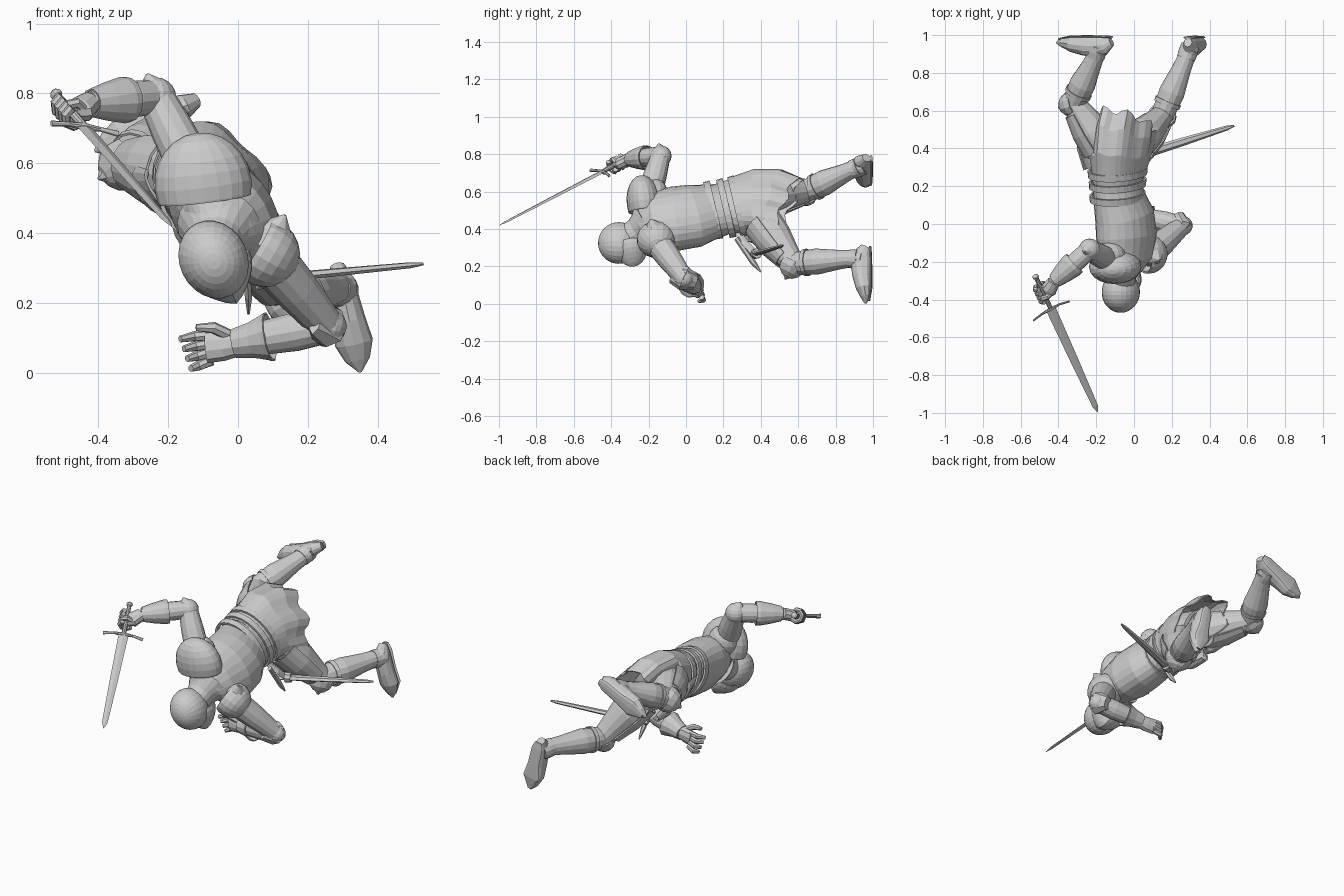
import bpy, bmesh, math
from mathutils import Vector, Matrix

if "Cube" in bpy.data.objects:
    bpy.data.objects.remove(bpy.data.objects["Cube"])

V = Vector
R = V((-0.62, 0, 0.78))        # sideways axis of the rolled body
F = V((-0.78, 0, -0.62))       # chest direction


def finish(name, bm, thick=0):
    bmesh.ops.recalc_face_normals(bm, faces=bm.faces)
    me = bpy.data.meshes.new(name)
    bm.to_mesh(me)
    bm.free()
    ob = bpy.data.objects.new(name, me)
    bpy.context.collection.objects.link(ob)
    if thick:
        m = ob.modifiers.new("thickness", 'SOLIDIFY')
        m.thickness = thick
        m.offset = 0
    return ob


def loft(name, rings, up, n=16, arc=None, thick=0, wave=0, folds=8):
    """Rings of (centre, half-size along up, half-size across); arc gives an open plate."""
    bm = bmesh.new()
    pts = [V(r[0]) for r in rings]
    rows = []
    for i, (c, a, b) in enumerate(rings):
        t = (pts[min(i + 1, len(pts) - 1)] - pts[max(i - 1, 0)]).normalized()
        u = V(up)
        u = (u - t * u.dot(t)).normalized()
        v = t.cross(u)
        row = []
        lo, hi = arc or (0, 360)
        for k in range(n + (1 if arc else 0)):
            th = math.radians(lo + (hi - lo) * k / n)
            w = wave * math.cos(folds * th) * i / (len(rings) - 1)
            row.append(bm.verts.new(pts[i] + (u * a * math.cos(th) + v * b * math.sin(th)) * (1 + w) + t * w * 0.2))
        rows.append(row)
    for p, q in zip(rows, rows[1:]):
        for k in range(len(p) - 1 if arc else len(p)):
            j = (k + 1) % len(p)
            bm.faces.new((p[k], p[j], q[j], q[k]))
    if not arc and not thick:
        bm.faces.new(rows[0])
        bm.faces.new(rows[-1])
    return finish(name, bm, thick)


def tube(name, a, b, prof, n=14, up=(0.1, 0.2, 1), **kw):
    """Straight limb from a to b with (position, radius) profile."""
    a, b = V(a), V(b)
    return loft(name, [(a.lerp(b, t), r, r) for t, r in prof], up, n, **kw)


def basis(axis, side):
    z = V(axis).normalized()
    x = V(side)
    x = (x - z * x.dot(z)).normalized()
    return Matrix((x, z.cross(x), z)).transposed()


def ball(name, c, size, axis=(0, 0, 1), side=(1, 0.01, 0), seg=16, cut=None, shape=None, thick=0.008):
    """Ellipsoid; cut keeps the cap above that local height; shape edits unit points."""
    bm = bmesh.new()
    bmesh.ops.create_uvsphere(bm, u_segments=seg, v_segments=max(6, seg * 5 // 8), radius=1)
    if cut is not None:
        bmesh.ops.bisect_plane(bm, geom=bm.verts[:] + bm.edges[:] + bm.faces[:],
                               plane_co=(0, 0, cut), plane_no=(0, 0, -1), clear_outer=True)
    m = basis(axis, side)
    for v in bm.verts:
        if shape:
            shape(v.co)
        v.co = V(c) + m @ V([p * s for p, s in zip(v.co, size)])
    return finish(name, bm, thick if cut is not None else 0)


# --- torso: breastplate, hips, neck and belts
loft("cuirass", [((-.06, -.26, .39), .07, .06), ((-.05, -.23, .42), .12, .085), ((-.04, -.17, .445), .17, .12),
                 ((-.04, -.06, .455), .19, .14), ((-.05, .04, .47), .185, .138), ((-.08, .14, .495), .16, .12),
                 ((-.085, .2, .505), .152, .112)], R, 24)
loft("hips", [((-.085, .18, .51), .15, .11), ((-.085, .28, .525), .17, .118), ((-.085, .38, .545), .19, .115),
              ((-.09, .46, .545), .16, .09)], R, 20)
tube("neck_guard", (-.07, -.33, .34), (-.055, -.2, .42), [(0, .07), (.5, .078), (1, .12)], 20)
for i, (y, w) in enumerate(((.145, .164), (.215, .168), (.275, .174))):
    loft("belt_%d" % i, [((-.087, y - .017, .497 + i * .01), w, w * .76), ((-.087, y + .017, .505 + i * .01), w + .004, w * .76)],
         R + V((0, -.12 + .12 * i, 0)), 24, thick=.012)

# --- cloth skirt with pleats
loft("skirt", [((-.08, .28, .53), .17, .12), ((-.07, .37, .55), .195, .124), ((-.055, .46, .545), .205, .125),
               ((-.04, .54, .52), .19, .12)], R, 35, thick=.006, wave=.09, folds=7)

# --- helmet with a pointed visor
face = V((.42, .12, -.9))
ball("helmet", (-.07, -.36, .325), (.098, .115, .11), (0, -1, -.05), face.cross(V((0, -1, 0))), 24)


def beak(p):
    p.z *= 1 + .25 * max(0, 1 - abs(p.x) * 1.6)


ball("visor", (-.058, -.295, .315), (.094, .085, .1), face, face.cross(V((0, -1, 0))), 20, cut=.05, shape=beak)

# --- right arm
sh, el, rw = V((-.14, -.19, .60)), V((-.235, -.135, .79)), V((-.425, -.305, .772))
ball("right_pauldron", (-.10, -.225, .54), (.135, .088, .145), (-.12, -.12, 1), (1, 0, .15), 20, cut=-.3)
ball("right_shoulder", (-.125, -.17, .58), (.085, .075, .09), (-.4, .1, 1))
tube("right_upper_arm", sh, el, [(0, .066), (.5, .062), (1, .052)])
ball("right_elbow", el, (.058, .058, .056), (0, 0, 1))
tube("right_elbow_spike", el, el + V((-.025, -.01, .066)), [(0, .055), (.5, .042), (1, .004)], 8)
tube("right_forearm", el, rw, [(0, .05), (.35, .052), (.75, .045), (1, .034)])
tube("right_cuff", el.lerp(rw, .42), el.lerp(rw, .97), [(0, .062), (.15, .064), (.6, .052), (1, .038)], thick=.006)

# --- left arm
sh, el, wr = V((.08, -.16, .34)), V((.255, -.01, .135)), V((-.01, .05, .085))
ball("left_pauldron", (.075, -.16, .345), (.1, .095, .10), (.75, .1, -.45), (0, 1, 0), 18, cut=-.3)
tube("left_pauldron_point", (.09, -.16, .37), (.135, -.19, .452), [(0, .07), (.5, .05), (1, .004)], 8)
tube("left_upper_arm", sh, el, [(0, .075), (.5, .066), (1, .05)])
ball("left_elbow", el, (.052, .052, .056), (1, .2, -.3))
loft("left_elbow_wing", [(el + V((-.03, -.055, .03)), .06, .02), (el, .066, .058),
                         (el + V((-.02, .06, -.02)), .04, .03)], (0, 0, 1), 8)
tube("left_forearm", el, wr, [(0, .05), (.35, .056), (.75, .048), (1, .036)])
tube("left_cuff", el.lerp(wr, .62), wr, [(0, .07), (.12, .064), (.5, .05), (1, .04)], 12, thick=.006)

# --- left hand, spread open
loft("left_palm", [((.01, .045, .085), .035, .03), ((-.04, .055, .08), .045, .03), ((-.09, .065, .075), .047, .026)], (0, .1, 1), 10)
for i in range(4):
    p = V((-.075, .065 + .006 * i, .108 - .024 * i))
    q = p + V((-.05 + .004 * i, .01, -.003 - .004 * i))
    r = q + V((-.04 + .006 * i, -.025, -.008))
    loft("left_finger_%d" % i, [(p, .015, .015), (q, .015, .015), (r, .01, .01)], (0, .1, 1), 7)
loft("left_thumb", [((-.02, .05, .105), .018, .018), ((-.07, .03, .13), .017, .017), ((-.12, .025, .13), .01, .01)], (0, .1, 1), 7)

# --- sword: blade, guard, grip, pommel
guard, tip, pom = V((-.44, -.45, .705)), V((-.19, -.997, .42)), V((-.52, -.28, .797))
wide = V((.18, .1, -.03))
loft("sword_blade", [(guard, .027, .006), (guard.lerp(tip, .5), .022, .005), (guard.lerp(tip, .94), .015, .004),
                     (tip, .001, .001)], wide, 4)
loft("sword_guard", [(guard - wide * .5 + V((-.004, -.012, -.006)), .009, .005), (guard - wide * .25, .007, .006), (guard, .012, .01),
                     (guard + wide * .25, .007, .006), (guard + wide * .5 + V((.008, -.01, -.006)), .009, .005)], (0, .3, 1), 8)
tube("sword_grip", guard, pom, [(0, .012), (.5, .014), (1, .011)], 10)
ball("sword_pommel", pom, (.018, .018, .014), guard - pom, seg=10)

# --- right hand gripping the sword
grip = guard.lerp(pom, .52)
ax = (pom - guard).normalized()
back = V((.04, .04, .01)).normalized()
back = (back - ax * back.dot(ax)).normalized()
nrm = ax.cross(back)
loft("right_palm", [(rw, .036, .034), (grip + back * .035, .045, .034), (grip + back * .008, .042, .026)], ax, 10)
for i in range(4):
    c = grip + ax * (.026 * i - .042)
    path = [c + (back * math.cos(a) + nrm * math.sin(a)) * .032 for a in (.6, 1.5, 2.4, 3.3, 4.2)]
    loft("right_finger_%d" % i, [(p, .014, .014) for p in path], ax, 7)
path = [grip - ax * .02 + (back * math.cos(a) - nrm * math.sin(a)) * .033 for a in (.4, 1.3, 2.3)]
loft("right_thumb", [(p, .015, .015) for p in path], ax, 7)

# --- legs: thigh, thigh plate, knee cop, greave, pointed foot
legs = {
    "right": ((-.16, .40, .57), (-.32, .64, .60), (-.185, .925, .735), (-.12, .965, .78), (-.41, .96, .635), V((-.8, -.25, -.45))),
    "left": ((.0, .41, .44), (.15, .575, .215), (.295, .925, .245), (.285, .96, .305), (.35, .96, .002), V((.05, -.45, -.85))),
}
for s, (hip, knee, ankle, heel, toe, front) in legs.items():
    hip, knee, ankle, heel, toe = map(V, (hip, knee, ankle, heel, toe))
    tube(s + "_thigh", hip, knee, [(0, .10), (.4, .095), (.8, .07), (1, .06)])
    tube(s + "_thigh_plate", hip.lerp(knee, .05), hip.lerp(knee, .85), [(0, .112), (.5, .104), (1, .076)], 10, front,
         arc=(-95, 95), thick=.008)
    tube(s + "_shin", knee, ankle, [(0, .06), (.12, .064), (.35, .07), (.7, .052), (.92, .045), (1, .05)])
    tube(s + "_shin_strap", knee.lerp(ankle, .16), knee.lerp(ankle, .22), [(0, .069), (1, .071)], thick=.006)
    ball(s + "_knee_cop", knee + front * .005, (.066, .073, .075), front, ankle - hip, 12, cut=-.2)
    tube(s + "_knee_point", knee + front * .04, knee + front * .1, [(0, .055), (.6, .028), (1, .003)], 6)
    width = (toe - heel).cross(V((0, 1, 0)))
    up = V((0, -1, 0))
    loft(s + "_foot", [(heel, .022, .025), (heel.lerp(toe, .12) + up * .018, .036, .05), (heel.lerp(toe, .3) + up * .022, .042, .057),
                       (heel.lerp(toe, .5) + up * .018, .047, .053), (heel.lerp(toe, .72) + up * .008, .055, .044),
                       (heel.lerp(toe, .88), .036, .028), (toe, .004, .006)], width, 12)
    tube(s + "_ankle_cuff", knee.lerp(ankle, .86), ankle.lerp(heel.lerp(toe, .25), .6), [(0, .05), (.5, .052), (1, .05)])
    loft(s + "_sole", [(heel.lerp(toe, t) - up * d, w, .007) for t, w, d in
                       ((.0, .02, .024), (.12, .034, .027), (.45, .036, .03), (.72, .05, .03), (.95, .015, .018))], width, 8)

# --- hip plates hanging over the front of the thighs
for i, (c, d) in enumerate((((-.21, .30, .52), (-.05, .22, .01)), ((-.12, .30, .42), (.0, .17, -.05)))):
    c, d = V(c), V(d)
    loft("hip_plate_%d" % i, [(c, .03, .08), (c + d * .5, .05, .085), (c + d, .03, .02)], F, 8, arc=(-90, 90), thick=.008)

# --- empty scabbard on the left hip
a, b = V((.0, .355, .262)), V((.53, .52, .312))
loft("scabbard", [(a, .027, .013), (a.lerp(b, .5), .022, .012), (a.lerp(b, .93), .013, .009), (b, .005, .004)], (-.3, 1, .1), 6)
tube("scabbard_band", a.lerp(b, .1), a.lerp(b, .16), [(0, .029), (1, .028)], 8)
loft("scabbard_hanger", [((-.03, .27, .39), .02, .006), ((.04, .32, .32), .02, .006), ((.06, .37, .27), .02, .006)], (0, 1, 0), 4)
loft("dagger", [((.02, .27, .35), .014, .012), ((.03, .36, .22), .016, .012), ((.03, .4, .17), .004, .004)], (0, 1, .3), 6)
